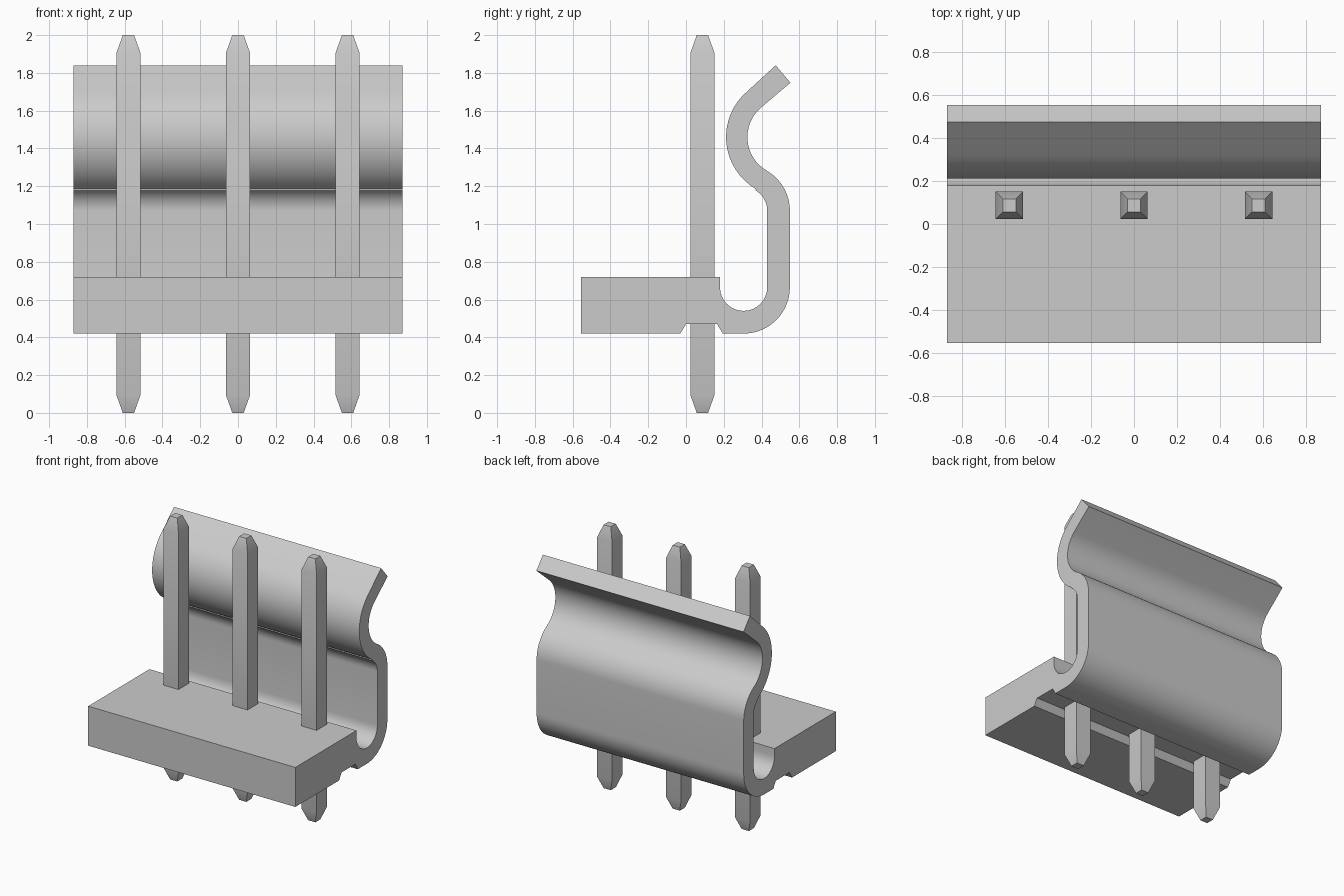
import bpy
import bmesh
from math import cos, sin, radians

cube = bpy.data.objects.get("Cube")
if cube:
    bpy.data.objects.remove(cube, do_unlink=True)

# One plain grey for every part
grey = bpy.data.materials.new("light grey")
grey.use_nodes = True
COLOUR = (0.6, 0.6, 0.6, 1)
grey.diffuse_color = COLOUR
grey.node_tree.nodes["Principled BSDF"].inputs["Base Color"].default_value = COLOUR


def finish(name, bm):
    bmesh.ops.recalc_face_normals(bm, faces=bm.faces)
    mesh = bpy.data.meshes.new(name)
    bm.to_mesh(mesh)
    bm.free()
    obj = bpy.data.objects.new(name, mesh)
    mesh.materials.append(grey)
    bpy.context.collection.objects.link(obj)
    bpy.ops.object.select_all(action='DESELECT')
    obj.select_set(True)
    bpy.context.view_layer.objects.active = obj
    bpy.ops.object.shade_smooth_by_angle(angle=radians(30))
    return obj


def arc(centre, radius, start, end, steps=16):
    angles = [radians(start + (end - start) * i / steps) for i in range(steps + 1)]
    return [(centre[0] + radius * cos(a), centre[1] + radius * sin(a)) for a in angles]


# Base and spring latch: one side profile (y, z) extruded along x
HALF = 0.87
hook, bend, crest = (0.305, 0.665), (0.305, 1.07), (0.53, 1.46)
inner, outer = 0.125, 0.245
profile = [(-0.555, 0.42), (-0.555, 0.72), (0.18, 0.72)]
profile += arc(hook, inner, 180, 360)
profile += arc(bend, inner, 0, 60)
profile += arc(crest, 0.318, 240, 130)
profile += [(0.475, 1.84), (0.553, 1.748)]
profile += arc(crest, 0.205, 130, 240)
profile += arc(bend, outer, 60, 0)[1:]
profile += arc(hook, outer, 0, -90)
# Groove under the pins
profile += [(0.195, 0.42), (0.165, 0.47), (0.0, 0.47), (-0.03, 0.42)]

bm = bmesh.new()
side = bm.faces.new([bm.verts.new((-HALF, y, z)) for y, z in profile])
swept = bmesh.ops.extrude_face_region(bm, geom=[side])
moved = [v for v in swept["geom"] if isinstance(v, bmesh.types.BMVert)]
bmesh.ops.translate(bm, verts=moved, vec=(2 * HALF, 0, 0))
finish("base_with_latch", bm)


# Square pins with tapered ends, lofted from square rings
def make_pin(name, x, y):
    bm = bmesh.new()
    rings = []
    for z, h in ((0, 0.03), (0.095, 0.064), (1.905, 0.064), (2, 0.03)):
        corners = ((-h, -h), (h, -h), (h, h), (-h, h))
        rings.append([bm.verts.new((x + dx, y + dy, z)) for dx, dy in corners])
    for low, high in zip(rings, rings[1:]):
        for i in range(4):
            j = (i + 1) % 4
            bm.faces.new((low[i], low[j], high[j], high[i]))
    bm.faces.new(rings[0])
    bm.faces.new(rings[-1])
    finish(name, bm)


for label, x in (("right", -0.58), ("middle", 0), ("left", 0.58)):
    make_pin(label + "_pin", x, 0.087)
